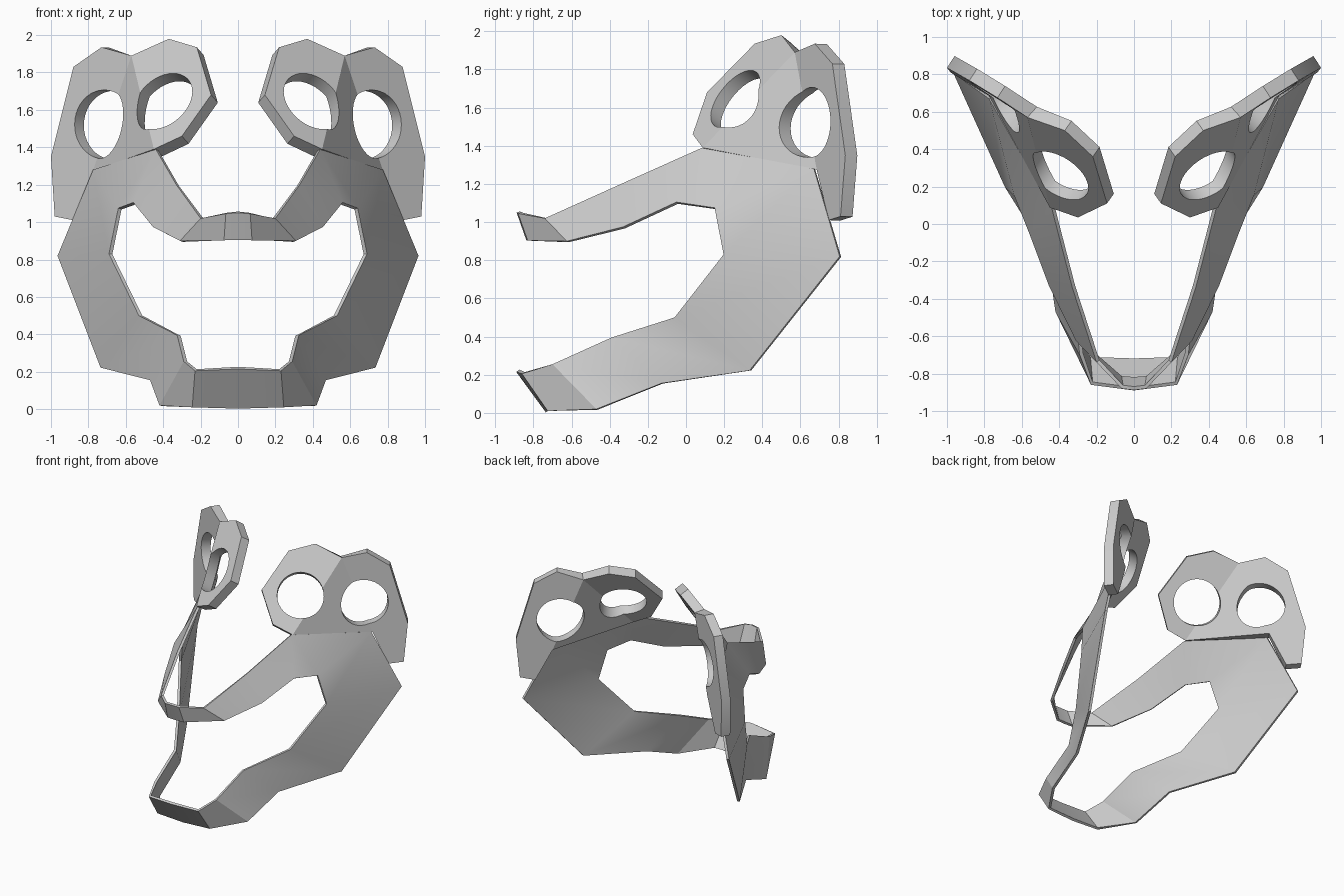
import bpy
import math
from mathutils import Vector

if "Cube" in bpy.data.objects:
    bpy.data.objects.remove(bpy.data.objects["Cube"])

grey = bpy.data.materials.new("light_grey")
grey.diffuse_color = (0.6, 0.6, 0.6, 1)
grey.use_nodes = True
grey.node_tree.nodes["Principled BSDF"].inputs["Base Color"].default_value = grey.diffuse_color


def make(name, verts, faces):
    me = bpy.data.meshes.new(name)
    me.from_pydata(verts, [], faces)
    me.materials.append(grey)
    ob = bpy.data.objects.new(name, me)
    bpy.context.collection.objects.link(ob)
    return ob


def activate(ob):
    bpy.ops.object.select_all(action='DESELECT')
    ob.select_set(True)
    bpy.context.view_layer.objects.active = ob


def modify(ob, kind, **settings):
    mod = ob.modifiers.new(kind.title(), kind)
    for key, value in settings.items():
        setattr(mod, key, value)
    activate(ob)
    bpy.ops.object.modifier_apply(modifier=mod.name)


def finish(ob, angle):
    activate(ob)
    bpy.ops.object.shade_smooth_by_angle(angle=math.radians(angle))


# Jaw band: pairs of outer and inner edge points, upper centre to lower centre
pairs = [
    ((0, -.888, 1.05), (0, -.837, .905)),
    ((.065, -.88, 1.045), (.075, -.83, .903)),
    ((.20, -.74, 1.02), (.31, -.625, .90)),
    ((.33, -.34, 1.20), (.455, -.33, .975)),
    ((.44, .085, 1.39), (.56, -.05, 1.105)),
    ((.775, .67, 1.28), (.64, .15, 1.075)),
    ((.965, .805, .82), (.69, .197, .83)),
    ((.735, .333, .222), (.53, -.06, .50)),
    ((.47, -.13, .155), (.325, -.39, .395)),
    ((.42, -.47, .02), (.29, -.70, .255)),
    ((.245, -.725, .01), (.23, -.86, .205)),
    ((0, -.735, .003), (0, -.89, .215)),
]
verts = [p for pair in pairs for p in pair]
faces = [(2 * i, 2 * i + 1, 2 * i + 3, 2 * i + 2) for i in range(len(pairs) - 1)]
band = make("jaw_band", verts, faces)
modify(band, 'MIRROR', use_clip=True)
modify(band, 'SOLIDIFY', thickness=.02, offset=-1)
finish(band, 25)

# Eye and ear plate: inner panel, middle triangle and outer panel
notch, inner_foot, outer_foot = (.57, .57, 1.89), (.45, .088, 1.39), (.775, .685, 1.275)
inner = [(.37, .50, 1.98), (.22, .36, 1.935), (.144, .11, 1.68), (.30, .035, 1.46)]
outer = [(.88, .748, 1.01), (.98, .81, 1.03), (1.0, .835, 1.35),
         (.88, .767, 1.83), (.73, .675, 1.935)]
verts = [notch, inner_foot, outer_foot] + inner + outer
faces = [(0, 3, 4, 5, 6, 1), (0, 1, 2), (0, 2, 7, 8, 9, 10, 11)]
plate = make("eye_plates", verts, faces)
modify(plate, 'SOLIDIFY', thickness=.075, offset=-1, use_even_offset=True)

# Round openings through both panels
for centre, axis, radius in [((.395, .268, 1.638), (.45, -.695, .566), .178),
                             ((.745, .625, 1.525), (.66, -.74, .06), .184)]:
    bpy.ops.mesh.primitive_cylinder_add(
        vertices=40, radius=radius, depth=.5, location=centre,
        rotation=Vector(axis).to_track_quat('Z', 'Y').to_euler())
    cutter = bpy.context.object
    cutter.name = "hole_cutter"
    cutter.hide_render = True
    modify(plate, 'BOOLEAN', operation='DIFFERENCE', solver='EXACT', object=cutter)
    bpy.data.objects.remove(cutter)
modify(plate, 'MIRROR', use_mirror_merge=False)
finish(plate, 25)
